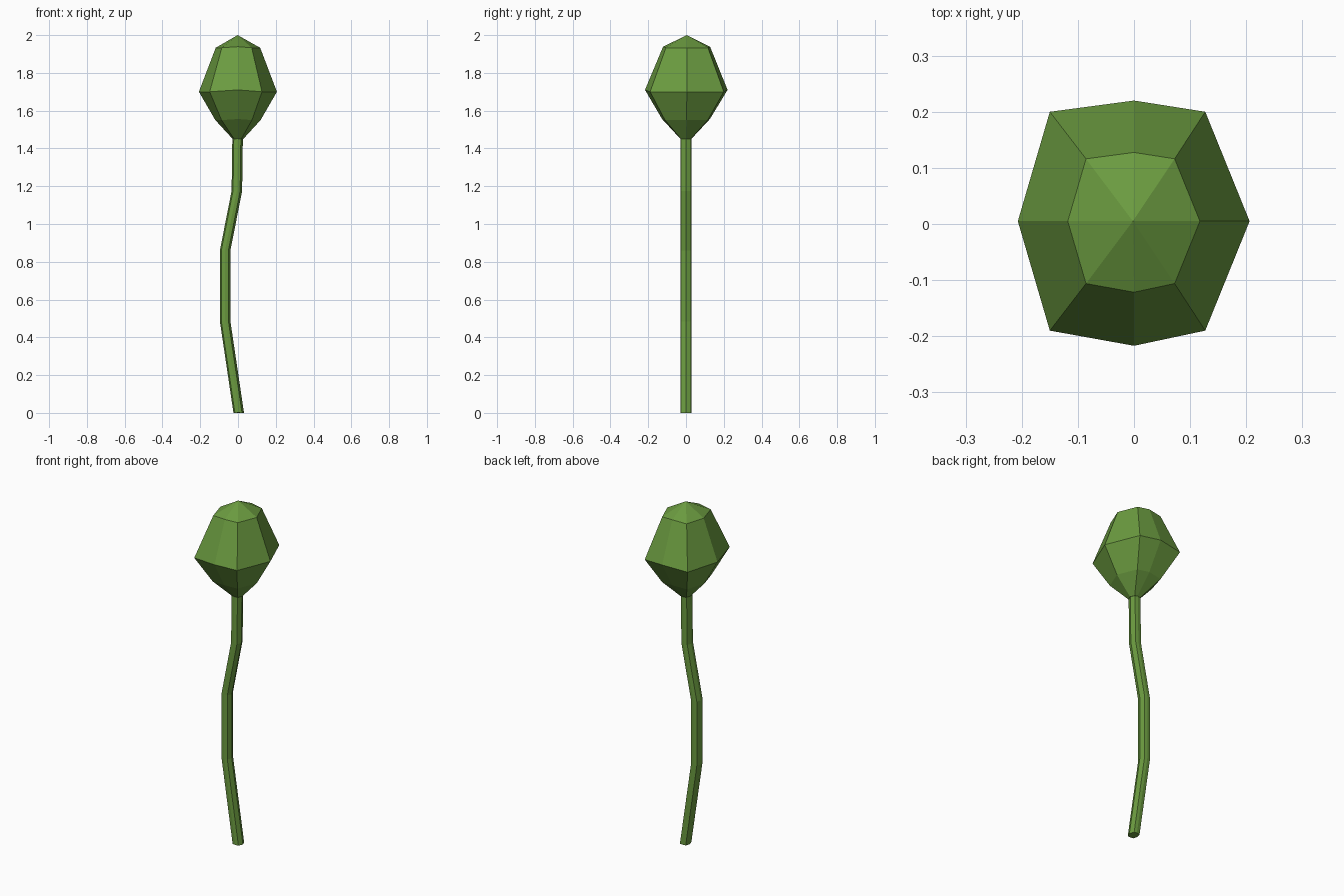
import bpy
import bmesh

if "Cube" in bpy.data.objects:
    bpy.data.objects.remove(bpy.data.objects["Cube"], do_unlink=True)

green = bpy.data.materials.new("leaf green")
green.use_nodes = True
colour = (0.147, 0.328, 0.051, 1)
green.diffuse_color = colour
green.node_tree.nodes["Principled BSDF"].inputs["Base Color"].default_value = colour

# Eight-sided cross-section shared by the stem and the bud
SECTION = [(0.206, 0), (0.127, 0.195), (0, 0.215), (-0.15, 0.195),
           (-0.207, 0), (-0.15, -0.195), (0, -0.222), (0.127, -0.195)]


def loft(name, rings, tip=None):
    """Skin rings of (x, y, z, scale), capped below and closed with a cap or tip."""
    bm = bmesh.new()
    loops = []
    for cx, cy, cz, s in rings:
        loops.append([bm.verts.new((cx + px * s, cy + py * s,
                                    cz + (0.01 * s if px == 0 else 0)))
                      for px, py in SECTION])
    n = len(SECTION)
    for low, high in zip(loops, loops[1:]):
        for i in range(n):
            j = (i + 1) % n
            bm.faces.new((low[i], low[j], high[j], high[i]))
    bm.faces.new(loops[0][::-1])
    if tip:
        point = bm.verts.new(tip)
        for i in range(n):
            bm.faces.new((loops[-1][i], loops[-1][(i + 1) % n], point))
    else:
        bm.faces.new(loops[-1])
    bmesh.ops.recalc_face_normals(bm, faces=bm.faces)
    mesh = bpy.data.meshes.new(name)
    bm.to_mesh(mesh)
    bm.free()
    mesh.materials.append(green)
    obj = bpy.data.objects.new(name, mesh)
    bpy.context.collection.objects.link(obj)
    return obj


# Crooked stem
STEM = 0.135
path = [(0.004, 0), (-0.068, 0.485), (-0.068, 0.86), (-0.006, 1.175), (-0.002, 1.46)]
loft("stem", [(x, 0, z, STEM) for x, z in path])

# Faceted bud with a shallow pointed top
loft("bud",
     [(0, 0, 1.45, STEM), (0, 0.002, 1.55, 0.58),
      (0, 0.005, 1.70, 1.0), (0, 0.005, 1.933, 0.57)],
     tip=(-0.002, 0.005, 2.0))
